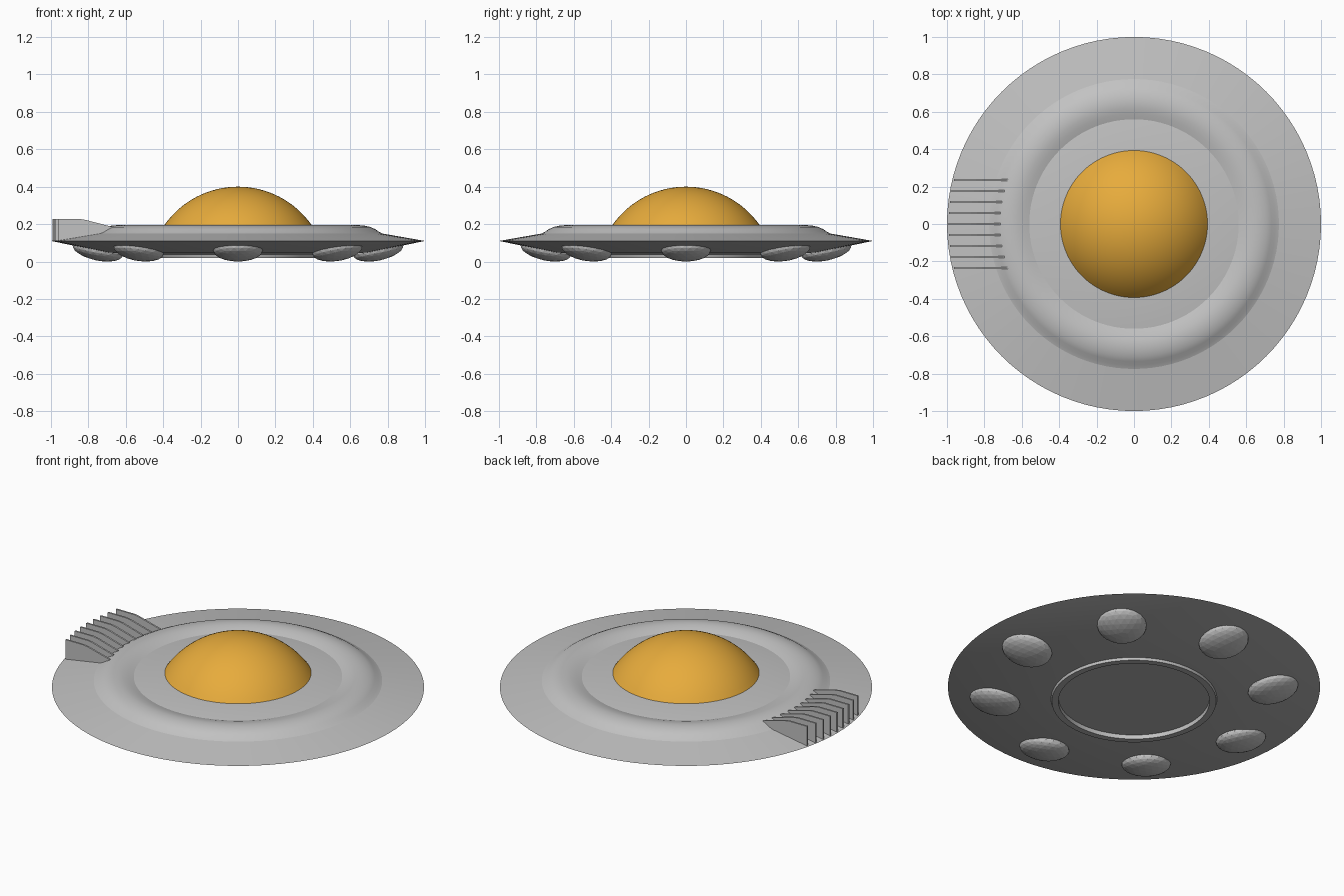
import bpy, bmesh, math
from mathutils import Matrix

if "Cube" in bpy.data.objects:
    bpy.data.objects.remove(bpy.data.objects["Cube"])


def material(name, rgb):
    m = bpy.data.materials.new(name)
    m.diffuse_color = (*rgb, 1)
    m.use_nodes = True
    m.node_tree.nodes["Principled BSDF"].inputs["Base Color"].default_value = m.diffuse_color
    return m


GREY = material("light grey hull", (0.54, 0.54, 0.54))
DARK = material("grey underside", (0.43, 0.43, 0.43))
GOLD = material("amber dome", (0.80, 0.41, 0.045))


def finish(bm, name, mats, angle=30):
    me = bpy.data.meshes.new(name)
    bm.to_mesh(me)
    bm.free()
    for m in mats:
        me.materials.append(m)
    if angle:
        me.shade_smooth()
        me.set_sharp_from_angle(angle=math.radians(angle))
    ob = bpy.data.objects.new(name, me)
    bpy.context.collection.objects.link(ob)
    return ob


def lathe(name, profile, mats, bands=None, angle=30, segs=96):
    """Spin (radius, z) points about z; listed outside-in for upward faces.
    bands gives the material index of each profile segment."""
    bm = bmesh.new()
    rings = []
    for r, z in profile:
        if r == 0:
            rings.append([bm.verts.new((0, 0, z))] * segs)
        else:
            rings.append([bm.verts.new((r * math.cos(2 * math.pi * i / segs),
                                        r * math.sin(2 * math.pi * i / segs), z))
                          for i in range(segs)])
    for k, (a, b) in enumerate(zip(rings, rings[1:])):
        for i in range(segs):
            j = (i + 1) % segs
            vs = list(dict.fromkeys((a[i], a[j], b[j], b[i])))
            f = bm.faces.new(vs)
            f.material_index = bands[k] if bands else 0
    return finish(bm, name, mats, angle)


# upper hull: thin flat brim, then a rounded raised ring
lathe("brim", [(1, .110), (.775, .149)], [GREY])
lathe("raised_ring", [(.775, .149), (.755, .158), (.735, .172), (.71, .184), (.68, .191),
                      (.65, .194), (.62, .191), (.59, .184), (.56, .174)], [GREY])

# recessed deck around the dome
lathe("deck", [(.56, .174), (.392, .194), (0, .194)], [GREY])

# dome: spherical cap, radius 0.48 centred below the deck
R, CZ = .48, -.08
START = math.acos(.393 / R)
cap = []
for i in range(17):
    t = START + (math.pi / 2 - START) * i / 16
    cap.append((R * math.cos(t) if i < 16 else 0, CZ + R * math.sin(t)))
lathe("dome", cap, [GOLD])

# underside with a hatch ring, listed centre-out so faces point down
lathe("underside", [(0, .044), (.406, .044), (.406, .019), (.442, .019), (.446, .034),
                    (.70, .048), (1, .110)], [DARK, GREY], bands=[0, 1, 0, 1, 0, 0], angle=25)

# eight flattened pods tilted to follow the underside
for i in range(8):
    bm = bmesh.new()
    bmesh.ops.create_icosphere(bm, subdivisions=3, radius=1)
    bm.transform(Matrix.Rotation(i * math.pi / 4, 4, 'Z')
                 @ Matrix.Translation((.75, 0, .0605))
                 @ Matrix.Rotation(math.radians(-12), 4, 'Y')
                 @ Matrix.Diagonal((.138, .133, .055, 1)))
    finish(bm, f"pod_{i + 1}", [GREY], angle=0)

# nine parallel fins on the left rim, ends following the hull circles
T = .005
for i in range(9):
    y = (i - 4) * .059
    outer = -math.sqrt(.992 ** 2 - y * y)
    inner = -math.sqrt(.715 ** 2 - y * y)
    outline = [(outer, .109), (inner, .148), (inner, .186),
               (outer + .15, .222), (outer + .12, .227), (outer, .227)]
    bm = bmesh.new()
    f = bm.faces.new([bm.verts.new((x, y - T, z)) for x, z in outline])
    ext = bmesh.ops.extrude_face_region(bm, geom=[f])
    bmesh.ops.translate(bm, vec=(0, 2 * T, 0),
                        verts=[v for v in ext["geom"] if isinstance(v, bmesh.types.BMVert)])
    bmesh.ops.recalc_face_normals(bm, faces=bm.faces)
    finish(bm, f"fin_{i + 1}", [GREY], angle=0)
